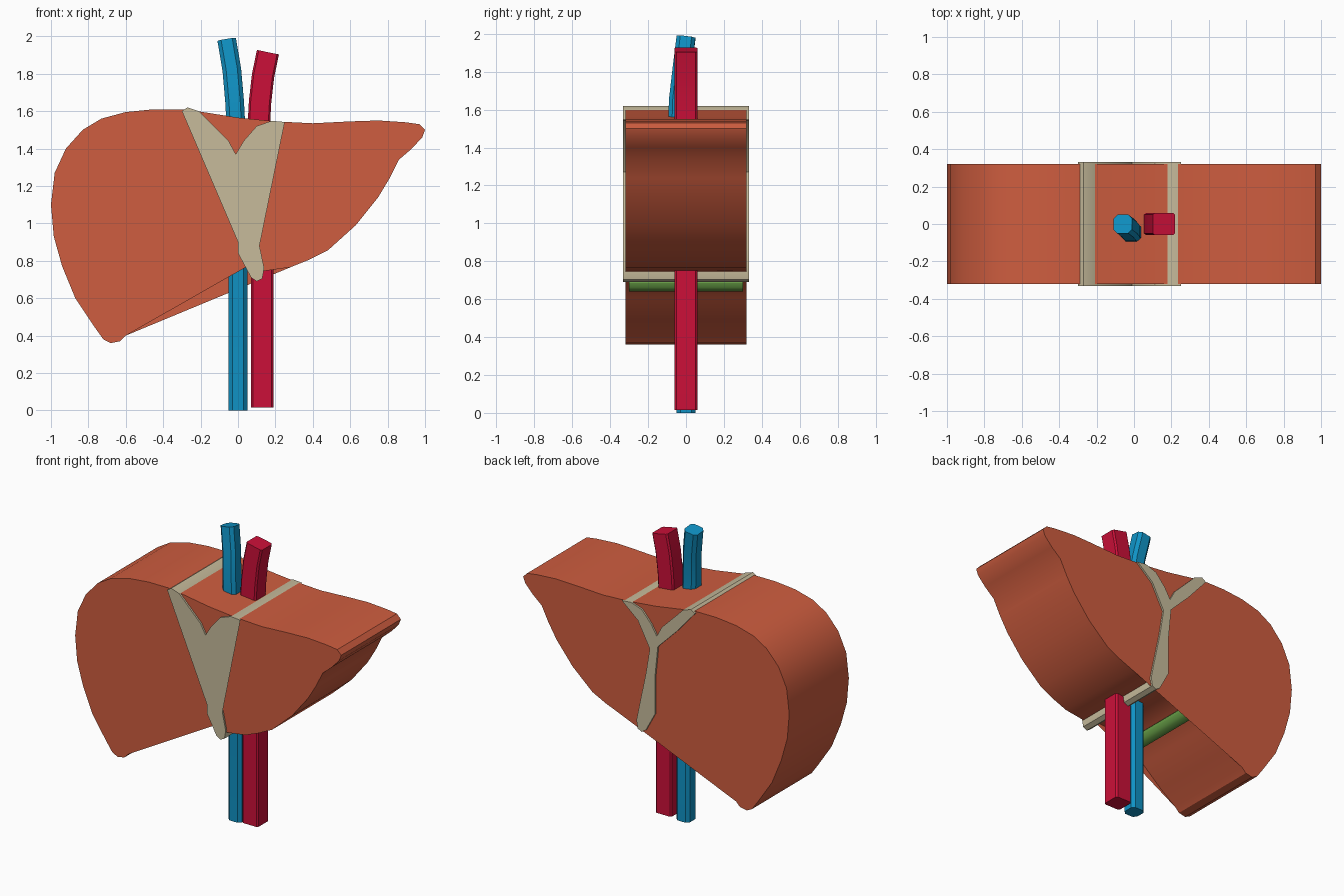
import bpy, bmesh, math
from mathutils import Vector

if "Cube" in bpy.data.objects:
    bpy.data.objects.remove(bpy.data.objects["Cube"])


def material(name, color):
    m = bpy.data.materials.new(name)
    m.diffuse_color = (*color, 1)
    m.use_nodes = True
    m.node_tree.nodes["Principled BSDF"].inputs["Base Color"].default_value = m.diffuse_color
    return m


def finish(name, bm, mat, angle=30):
    bmesh.ops.recalc_face_normals(bm, faces=bm.faces)
    me = bpy.data.meshes.new(name)
    bm.to_mesh(me)
    bm.free()
    ob = bpy.data.objects.new(name, me)
    bpy.context.collection.objects.link(ob)
    me.materials.append(mat)
    bpy.ops.object.select_all(action='DESELECT')
    bpy.context.view_layer.objects.active = ob
    ob.select_set(True)
    bpy.ops.object.shade_smooth_by_angle(angle=math.radians(angle))
    return ob


def slab(name, outline, half, mat, skip_front=(), skip_back=()):
    """Extrude an xz outline along y; the caps may bridge straight over skipped points."""
    bm = bmesh.new()
    front = [bm.verts.new((x, -half, z)) for x, z in outline]
    back = [bm.verts.new((x, half, z)) for x, z in outline]
    n = len(outline)
    for i in range(n):
        j = (i + 1) % n
        bm.faces.new((front[i], front[j], back[j], back[i]))
    bm.faces.new([v for i, v in enumerate(front) if i not in skip_front])
    bm.faces.new([v for i, v in enumerate(back) if i not in skip_back])
    return finish(name, bm, mat)


def vessel(name, path, half, chamfer, mat):
    """Sweep a chamfered square along a path."""
    h, c = half, half - chamfer
    section = [(h, -c), (h, c), (c, h), (-c, h), (-h, c), (-h, -c), (-c, -h), (c, -h)]
    pts = [Vector(p) for p in path]
    bm = bmesh.new()
    rings = []
    for i, p in enumerate(pts):
        t = (pts[min(i + 1, len(pts) - 1)] - pts[max(i - 1, 0)]).normalized()
        side = Vector((0, 1, 0)).cross(t).normalized()
        depth = t.cross(side)
        rings.append([bm.verts.new(p + side * u + depth * v) for u, v in section])
    for a, b in zip(rings, rings[1:]):
        for i in range(8):
            j = (i + 1) % 8
            bm.faces.new((a[i], a[j], b[j], b[i]))
    bm.faces.new(rings[0])
    bm.faces.new(rings[-1])
    return finish(name, bm, mat)


flesh = material("flesh", (0.62, 0.11, 0.05))
tissue = material("tissue", (0.57, 0.50, 0.33))
red = material("red", (0.60, 0.005, 0.04))
blue = material("blue", (0.005, 0.29, 0.56))
green = material("green", (0.13, 0.33, 0.06))

# liver body: hollow underside, flat caps bridging the hollow
underside = [(.28, .765), (.14, .745), (.05, .77), (-.1, .76), (-.25, .71),
             (-.34, .61), (-.48, .49), (-.6, .4)]
rest = [(-.63, .37), (-.68, .36), (-.72, .38), (-.77, .45), (-.87, .6), (-.94, .77),
        (-.985, .93), (-1, 1.1), (-.98, 1.27), (-.92, 1.4), (-.83, 1.5), (-.73, 1.56),
        (-.6, 1.595), (-.45, 1.61), (-.3, 1.61), (-.2, 1.597), (0, 1.565), (.2, 1.545),
        (.4, 1.535), (.6, 1.545), (.75, 1.55), (.9, 1.54), (.97, 1.53), (1, 1.5),
        (.985, 1.46), (.93, 1.4), (.86, 1.34), (.81, 1.24), (.75, 1.14), (.63, .99),
        (.48, .855), (.38, .805)]
slab("liver", underside + rest, .32, flesh, skip_front=range(3, 7), skip_back=range(1, 7))

# Y-shaped ligament, its front cap filled out between arms and stem
ligament = [(-.3, 1.6), (-.27, 1.62), (-.21, 1.6), (-.05, 1.44), (-.012, 1.37), (.03, 1.44),
            (.1, 1.52), (.18, 1.548), (.25, 1.542), (.13, 1.44), (.04, 1.27), (.07, 1.09),
            (.115, .88), (.14, .76), (.13, .705), (.1, .69), (.07, .71), (0, .84),
            (0, .9), (0, 1.1), (-.02, 1.3), (-.16, 1.44)]
slab("ligament", ligament, .332, tissue, skip_front=(9, 10, 11, 19, 20, 21))

# gallbladder under the hollow
ring = [(-.23 + .045 * math.cos(a * math.pi / 6), .685 + .045 * math.sin(a * math.pi / 6))
        for a in range(12)]
slab("gallbladder", ring, .3, green)

# vessels
vessel("vein", [(0, 0, 0), (0, 0, .75), (0, -.03, 1.2), (-.01, -.045, 1.5),
                (-.018, -.04, 1.65), (-.033, -.02, 1.82), (-.06, 0, 1.98)], .05, .02, blue)
vessel("artery", [(.13, 0, .015), (.13, 0, .75), (.115, 0, 1.2), (.11, 0, 1.5),
                  (.118, 0, 1.65), (.134, 0, 1.79), (.16, 0, 1.915)], .06, .01, red)
